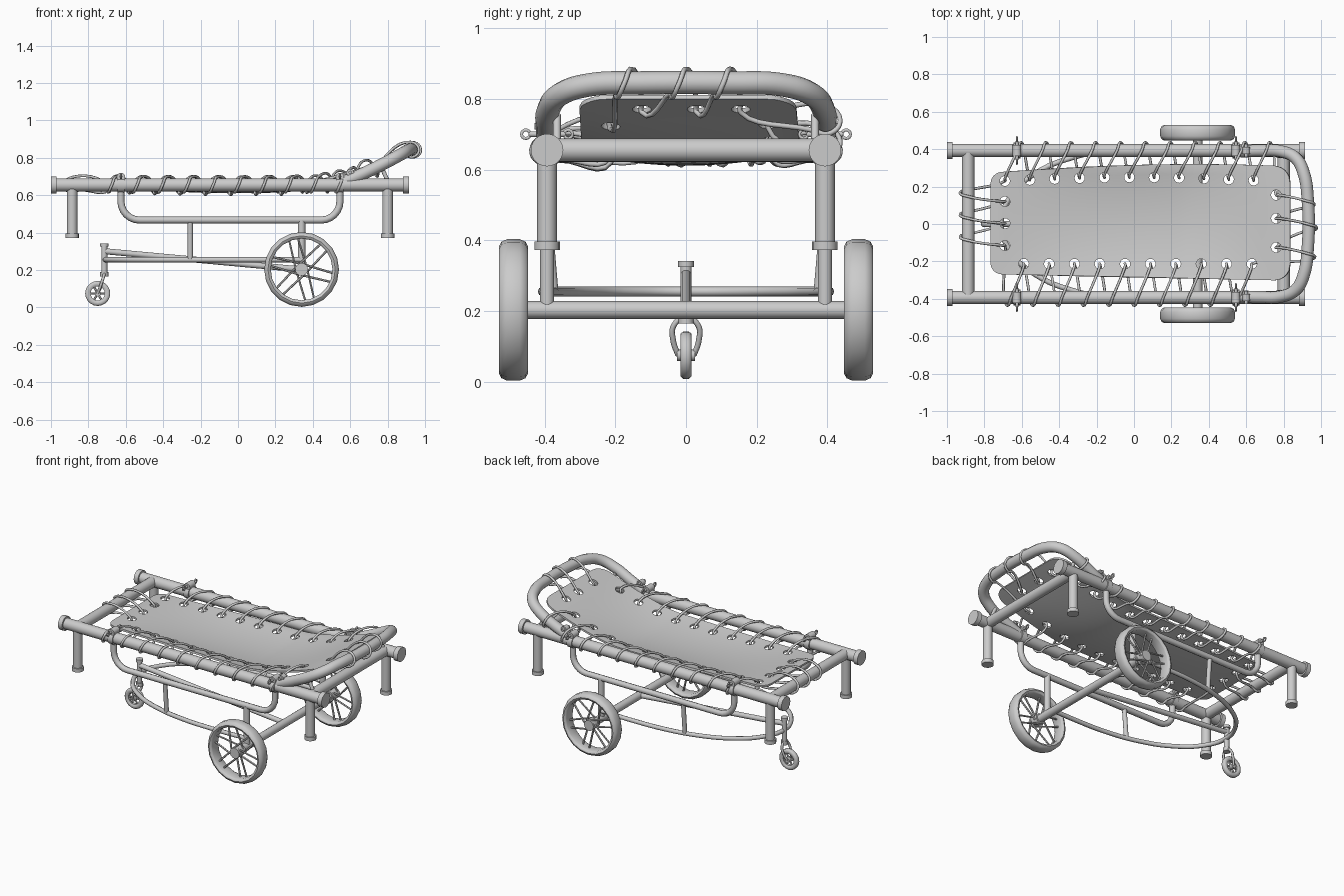
import bpy, bmesh, math
from mathutils import Vector

if "Cube" in bpy.data.objects:
    bpy.data.objects.remove(bpy.data.objects["Cube"])

def finish(name, bm, angle=40):
    bmesh.ops.recalc_face_normals(bm, faces=bm.faces)
    me = bpy.data.meshes.new(name)
    bm.to_mesh(me)
    bm.free()
    ob = bpy.data.objects.new(name, me)
    bpy.context.collection.objects.link(ob)
    smooth(ob, angle)
    return ob

def smooth(ob, angle=40):
    bpy.ops.object.select_all(action='DESELECT')
    ob.select_set(True)
    bpy.context.view_layer.objects.active = ob
    bpy.ops.object.shade_smooth_by_angle(angle=math.radians(angle))

def add_rod(bm, a, b, r, n=16):
    a, b = Vector(a), Vector(b)
    d = b - a
    m = d.to_track_quat('Z', 'Y').to_matrix().to_4x4()
    m.translation = (a + b) / 2
    bmesh.ops.create_cone(bm, cap_ends=True, segments=n, radius1=r, radius2=r, depth=d.length, matrix=m)

def rod(name, *rods, n=16):
    bm = bmesh.new()
    for a, b, r in rods:
        add_rod(bm, a, b, r, n)
    return finish(name, bm)

def tube(name, pts, r, auto=True, sides=2, cyclic=False, res=6):
    cu = bpy.data.curves.new(name, 'CURVE')
    cu.dimensions = '3D'
    cu.bevel_depth, cu.bevel_resolution = r, sides
    cu.use_fill_caps, cu.resolution_u = True, res
    sp = cu.splines.new('BEZIER' if auto else 'POLY')
    P = sp.bezier_points if auto else sp.points
    P.add(len(pts) - 1)
    for p, c in zip(P, pts):
        if auto:
            p.co = c
            p.handle_left_type = p.handle_right_type = 'AUTO'
        else:
            p.co = (*c, 1)
    sp.use_cyclic_u = cyclic
    ob = bpy.data.objects.new(name, cu)
    bpy.context.collection.objects.link(ob)
    return ob

def lathe(name, profile, centre, n):
    """Spin a closed (radius, y) profile around the y axis."""
    bm = bmesh.new()
    rings = [[bm.verts.new((centre[0] + r * math.cos(t), centre[1] + y, centre[2] + r * math.sin(t)))
              for r, y in profile] for t in [2 * math.pi * i / n for i in range(n)]]
    k = len(profile)
    for i in range(n):
        a, b = rings[i], rings[(i + 1) % n]
        for j in range(k):
            bm.faces.new((a[j], a[(j + 1) % k], b[(j + 1) % k], b[j]))
    return finish(name, bm, 50)

RY, RZ, AX, AZ = 0.393, 0.655, 0.34, 0.203   # rail y and z, axle x and z

# Bed rails with end caps, legs with feet
for s, side in ((-1, "front"), (1, "back")):
    y = s * RY
    rod(side + "_rail", ((-0.98, y, RZ), (0.9, y, RZ), 0.035),
        ((-1, y, RZ), (-0.97, y, RZ), 0.046), ((0.882, y, RZ), (0.913, y, RZ), 0.046), n=24)
    for x, end in ((-0.887, "foot_end"), (0.8, "head_end")):
        rod(f"{side}_{end}_leg", ((x, y, 0.39), (x, y, RZ), 0.028), ((x, y, 0.372), (x, y, 0.396), 0.036))

    # Clamps holding the side carrier, with eye bolts
    for x in (-0.626, 0.545):
        rod(side + "_clamp", ((x - .018, y, RZ), (x + .018, y, RZ), 0.042),
            ((x, y - .03, 0.697), (x, y + .03, 0.697), 0.023),
            ((x, y - .05, 0.7), (x, y + .05, 0.7), 0.008))
        for e in (-1, 1):
            ey = y + e * 0.06
            tube("eye_bolt", [(x, ey + .012 * math.cos(t), .7 + .012 * math.sin(t))
                 for t in (0, 1.57, 3.14, 4.71)], 0.005, cyclic=True, sides=1, res=4)
    # Side carrier with rounded corners
    r, lo = 0.1, 0.467
    arc = [i * math.pi / 12 for i in range(7)]
    pts = [(-0.626, y, RZ)]
    pts += [(-0.526 - r * math.cos(t), y, lo + r - r * math.sin(t)) for t in arc]
    pts += [(0.445 + r * math.sin(t), y, lo + r - r * math.cos(t)) for t in arc]
    pts += [(0.545, y, RZ)]
    tube(side + "_carrier_tube", pts, 0.019, auto=False)
    # Posts between carrier and chassis
    rod(side + "_axle_post", ((AX, y, AZ), (AX, y, lo), 0.02))
    rod(side + "_chassis_post", ((-0.255, s * 0.375, 0.255), (-0.255, y, lo), 0.014))
    # Backrest hinge and brace
    rod(side + "_hinge", ((0.6, y - .018, 0.72), (0.6, y + .018, 0.72), 0.02),
        ((0.6, y - .035, 0.722), (0.6, y + .035, 0.722), 0.009), ((0.6, y, RZ), (0.6, y, 0.72), 0.014))
    rod(side + "_backrest_brace", ((0.765, s * 0.365, 0.755), (0.81, s * 0.365, RZ), 0.011))

for x, nm in ((-0.887, "foot_crossbar"), (0.8, "head_crossbar")):
    rod(nm, ((x, -RY, RZ), (x, RY, RZ), 0.033), n=24)

# Raised backrest loop
half = [(0.57, 0.388, 0.672), (0.68, 0.392, 0.72), (0.785, 0.388, 0.772), (0.865, 0.352, 0.815),
        (0.908, 0.27, 0.84), (0.929, 0.13, 0.845)]
tube("backrest_frame", half + [(x, -y, z) for x, y, z in half[::-1]], 0.033, sides=4)

# Chassis hoop, centre tube, axle
half = [(0.34, 0.4), (0.1, 0.405), (-0.12, 0.395), (-0.33, 0.355), (-0.52, 0.275), (-0.655, 0.155)]
hoop = half + [(-0.71, 0)] + [(x, -y) for x, y in half[::-1]]
tube("chassis_hoop", [(x, y, 0.255) for x, y in hoop], 0.014)
rod("chassis_centre_tube", ((-0.71, 0, 0.3), (AX, 0, AZ), 0.016))
rod("axle", ((AX, -0.5, AZ), (AX, 0.5, AZ), 0.025))

# Main wheels
for s, side in ((-1, "front"), (1, "back")):
    c = (AX, s * 0.488, AZ)
    lathe(side + "_wheel_tyre", [(.2, -.018), (.2, .018), (.193, .034), (.18, .041), (.168, .036),
          (.165, .03), (.165, -.03), (.168, -.036), (.18, -.041), (.193, -.034)], c, 20)
    rod(side + "_wheel_hub", ((AX, c[1] - .035, AZ), (AX, c[1] + .035, AZ), 0.034))
    bm = bmesh.new()
    for i in range(12):
        a = math.pi / 6 * i
        e = 1 if i % 2 else -1
        h, q = a - e * 1.1, a + e * 0.12
        add_rod(bm, (AX + .03 * math.cos(h), c[1] + e * .02, AZ + .03 * math.sin(h)),
                (AX + .17 * math.cos(q), c[1], AZ + .17 * math.sin(q)), 0.006, 6)
    finish(side + "_wheel_spokes", bm)

# Caster: stem, fork, wheel
CX, CZ = -0.75, 0.075
rod("caster_stem", ((-0.715, 0, 0.18), (-0.715, 0, 0.335), 0.016), ((-0.715, 0, 0.325), (-0.715, 0, 0.342), 0.022),
    ((-0.715, 0, 0.165), (-0.715, 0, 0.19), 0.022))
tube("caster_fork", [(CX, -.022, CZ), (-.735, -.036, .115), (-.72, -.034, .16), (-.715, 0, .182),
     (-.72, .034, .16), (-.735, .036, .115), (CX, .022, CZ)], 0.008)
lathe("caster_tyre", [(.067, -.008), (.067, .008), (.06, .016), (.046, .016), (.038, .01),
      (.038, -.01), (.046, -.016), (.06, -.016)], (CX, 0, CZ), 20)
rod("caster_hub", ((CX, -.026, CZ), (CX, .026, CZ), 0.016))
rod("caster_spokes", *[((CX, 0, CZ), (CX + .045 * math.cos(t), 0, CZ + .045 * math.sin(t)), .006)
    for t in [math.pi / 3 * i for i in range(6)]], n=6)

# Canvas sheet: sagging in the middle, rising onto the backrest
def sheet_z(x, y):
    z = 0.652 - 0.035 * max(0, 1 - (x / .72) ** 2) * max(0, 1 - (y / .3) ** 2)
    return z + 0.155 * (max(0, x - .25) / .59) ** 1.5

X0, X1, NV = -0.768, 0.835, 24
ends = [0.0, .005, .015, .03, .05]
xs = [X0 + e for e in ends] + [X0 + .08 + i * (X1 - X0 - .16) / 40 for i in range(41)] + \
     [X1 - e for e in ends[::-1]]
bm = bmesh.new()
cols = []
for x in xs:
    t = (x - X0) / (X1 - X0)
    top, bot = 0.275 + 0.045 * math.sin(t * 2.3), -0.268 - 0.035 * t
    d = min(x - X0, X1 - x)
    rr = 0.06 if t < .5 else 0.085
    cut = rr - math.sqrt(max(0, rr * rr - max(0, rr - d) ** 2))
    top, bot = top - cut, bot + cut
    cols.append([bm.verts.new((x, y, sheet_z(x, y))) for y in
                 [bot + (top - bot) * j / NV for j in range(NV + 1)]])
for a, b in zip(cols, cols[1:]):
    for j in range(NV):
        bm.faces.new((a[j], b[j], b[j + 1], a[j + 1]))
sheet = finish("canvas_sheet", bm)
sol = sheet.modifiers.new("thickness", 'SOLIDIFY')
sol.thickness, sol.offset = 0.012, 0

# Lacing holes, clockwise seen from above: (x, y, outward direction)
holes = [(-0.69 + i * 0.133, 0.23 + .02 * math.sin(i * .3), (0, 1)) for i in range(11)]
holes += [(0.76, y, (1, 0)) for y in (0.155, 0.03, -0.125)]
holes += [(0.63 - i * 0.1355, -0.213, (0, -1)) for i in range(10)]
holes += [(-0.69, y, (-1, 0)) for y in (-0.115, 0.003, 0.12)]
bm = bmesh.new()
for x, y, _ in holes:
    add_rod(bm, (x, y, 0.4), (x, y, 1), 0.027, 16)
cutter = finish("hole_cutter", bm)
cutter.hide_render = True
bo = sheet.modifiers.new("holes", 'BOOLEAN')
bo.operation, bo.object, bo.solver = 'DIFFERENCE', cutter, 'EXACT'
dg = bpy.context.evaluated_depsgraph_get()
me = bpy.data.meshes.new_from_object(sheet.evaluated_get(dg))
sheet.modifiers.clear()
sheet.data = me
bpy.data.objects.remove(cutter)
smooth(sheet)

# Rope laced through every hole and around the frame
def back_z(x):
    return RZ if x < .58 else RZ + (x - .54) * 0.46

pts = []
for x, y, (ox, oy) in holes:
    z = sheet_z(x, y)
    if oy:
        bx = min(x + oy * 0.085, 0.76)
        b = Vector((bx, oy * RY, back_z(bx)))
    elif ox > 0:
        b = Vector((0.937 - abs(y) * .1, y - 0.05, 0.843))
    else:
        b = Vector((-0.887, y + 0.045, RZ))
    out = Vector((ox, oy, 0))
    along = Vector((oy, -ox, 0)) * 0.018
    up = Vector((0, 0, 0.041))
    pts += [(x, y, z - .015), Vector((x, y, z + .012)) + out * .012, b + up - along, b + out * .043,
            b - up * .95 + out * .01 + along, b - up * .7 - out * .034 + along * 1.3]
tube("lacing_rope", pts, 0.0075, sides=1, cyclic=True, res=6)
